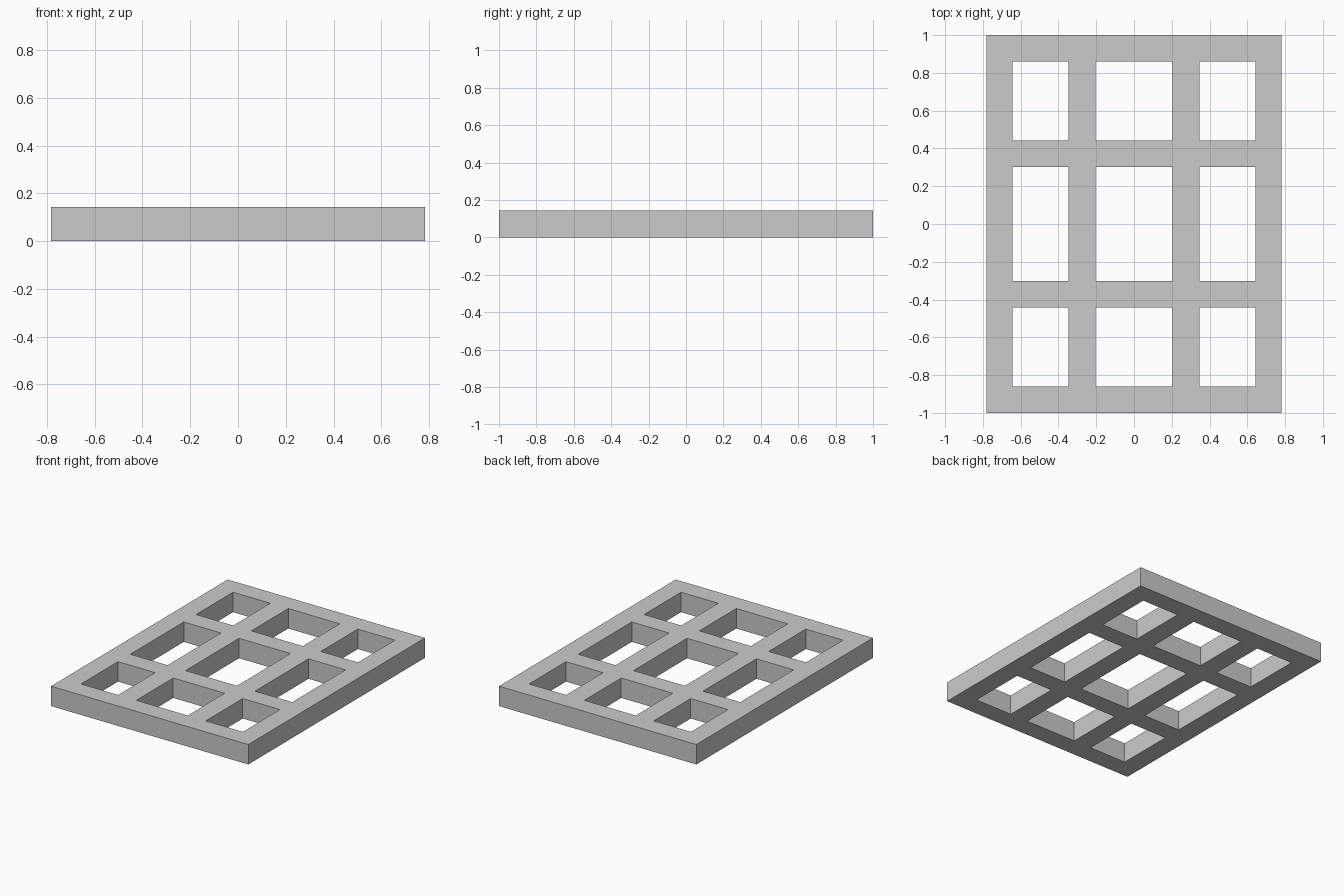
import bpy
import bmesh

if "Cube" in bpy.data.objects:
    bpy.data.objects.remove(bpy.data.objects["Cube"])

HEIGHT = 0.143
# Alternating bar / opening boundaries along each axis
XS = [-0.782, -0.642, -0.347, -0.204, 0.204, 0.347, 0.642, 0.782]
YS = [-1.0, -0.861, -0.442, -0.303, 0.303, 0.442, 0.861, 1.0]

bm = bmesh.new()

# Flat lattice: every grid cell except the nine openings (odd column and odd row)
verts = [[bm.verts.new((x, y, 0)) for y in YS] for x in XS]
for i in range(len(XS) - 1):
    for j in range(len(YS) - 1):
        if i % 2 and j % 2:
            continue
        bm.faces.new((verts[i][j], verts[i + 1][j],
                      verts[i + 1][j + 1], verts[i][j + 1]))

# Thicken the lattice into a slab, keeping the bottom faces
result = bmesh.ops.extrude_face_region(bm, geom=bm.faces[:], use_keep_orig=True)
top = [g for g in result["geom"] if isinstance(g, bmesh.types.BMVert)]
bmesh.ops.translate(bm, verts=top, vec=(0, 0, HEIGHT))
bmesh.ops.recalc_face_normals(bm, faces=bm.faces[:])

mesh = bpy.data.meshes.new("lattice_frame")
bm.to_mesh(mesh)
bm.free()
frame = bpy.data.objects.new("lattice_frame", mesh)
bpy.context.collection.objects.link(frame)
